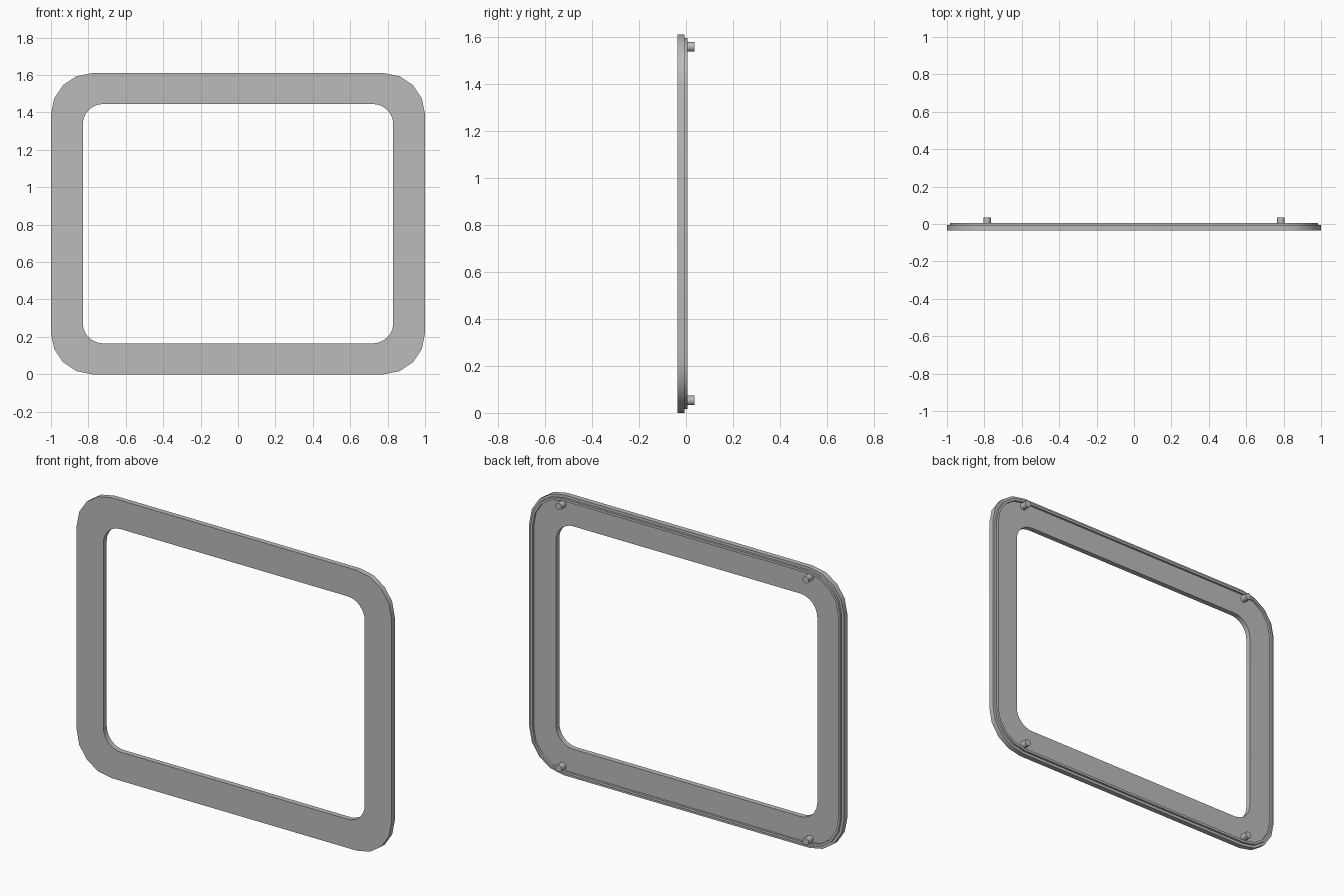
import bpy
import bmesh
from math import sin, cos, pi
from mathutils import Matrix, Vector

cube = bpy.data.objects.get("Cube")
if cube:
    bpy.data.objects.remove(cube, do_unlink=True)

HEIGHT = 1.61
MID = HEIGHT / 2
FRONT, STEP, LIP_BACK, PIN_END = -0.036, -0.006, 0.006, 0.036

grey = bpy.data.materials.new("plain grey")
grey.use_nodes = True
colour = (0.5, 0.5, 0.5, 1)
grey.diffuse_color = colour
grey.node_tree.nodes["Principled BSDF"].inputs["Base Color"].default_value = colour


def rounded_rect(half_w, half_h, radius, segments):
    """Outline of a rounded rectangle, counter-clockwise."""
    points = []
    for corner, (sx, sy) in enumerate([(1, 1), (-1, 1), (-1, -1), (1, -1)]):
        for i in range(segments + 1):
            a = (corner + i / segments) * pi / 2
            points.append((sx * (half_w - radius) + radius * cos(a),
                           sy * (half_h - radius) + radius * sin(a)))
    return points


def finish(name, bm):
    bmesh.ops.remove_doubles(bm, verts=bm.verts, dist=0.0001)
    bmesh.ops.recalc_face_normals(bm, faces=bm.faces)
    mesh = bpy.data.meshes.new(name)
    bm.to_mesh(mesh)
    bm.free()
    mesh.materials.clear()
    mesh.materials.append(grey)
    obj = bpy.data.objects.new(name, mesh)
    bpy.context.collection.objects.link(obj)
    bpy.ops.object.select_all(action='DESELECT')
    obj.select_set(True)
    bpy.context.view_layer.objects.active = obj
    bpy.ops.object.shade_smooth_by_angle(angle=pi / 6)
    return obj


def ring(name, outer, inner, y0, y1):
    """Flat upright ring between two outlines, from depth y0 to y1."""
    curve = bpy.data.curves.new(name + " outline", 'CURVE')
    curve.dimensions = '2D'
    curve.fill_mode = 'BOTH'
    curve.extrude = (y1 - y0) / 2
    for outline in (outer, inner):
        spline = curve.splines.new('POLY')
        spline.points.add(len(outline) - 1)
        for point, (x, z) in zip(spline.points, outline):
            point.co = (x, z, 0, 1)
        spline.use_cyclic_u = True
    helper = bpy.data.objects.new(name + " outline", curve)
    bpy.context.collection.objects.link(helper)
    evaluated = helper.evaluated_get(bpy.context.evaluated_depsgraph_get())
    mesh = bpy.data.meshes.new_from_object(evaluated)
    bm = bmesh.new()
    bm.from_mesh(mesh)
    bpy.data.objects.remove(helper, do_unlink=True)
    bpy.data.curves.remove(curve)
    bpy.data.meshes.remove(mesh)
    place = Matrix.Translation((0, (y0 + y1) / 2, MID)) @ Matrix.Rotation(pi / 2, 4, 'X')
    bm.transform(place)
    return finish(name, bm)


def inset_outline(d):
    return rounded_rect(1 - d, MID - d, 0.22 - d, 4)


# Main flat frame with the rounded opening
ring("front_frame", inset_outline(0), rounded_rect(0.83, 0.64, 0.11, 8), FRONT, STEP)

# Thin raised lip around the back
ring("back_lip", inset_outline(0.016), inset_outline(0.03), STEP, LIP_BACK)

# Mounting pins near the four corners
for side, x in (("left", 0.785), ("right", -0.785)):
    for level, z in (("top", HEIGHT - 0.053), ("bottom", 0.053)):
        bm = bmesh.new()
        bmesh.ops.create_cone(bm, cap_ends=True, segments=16, radius1=0.02,
                              radius2=0.02, depth=PIN_END - STEP)
        bm.transform(Matrix.Translation(Vector((x, (STEP + PIN_END) / 2, z)))
                     @ Matrix.Rotation(pi / 2, 4, 'X'))
        finish(f"{level}_{side}_pin", bm)
